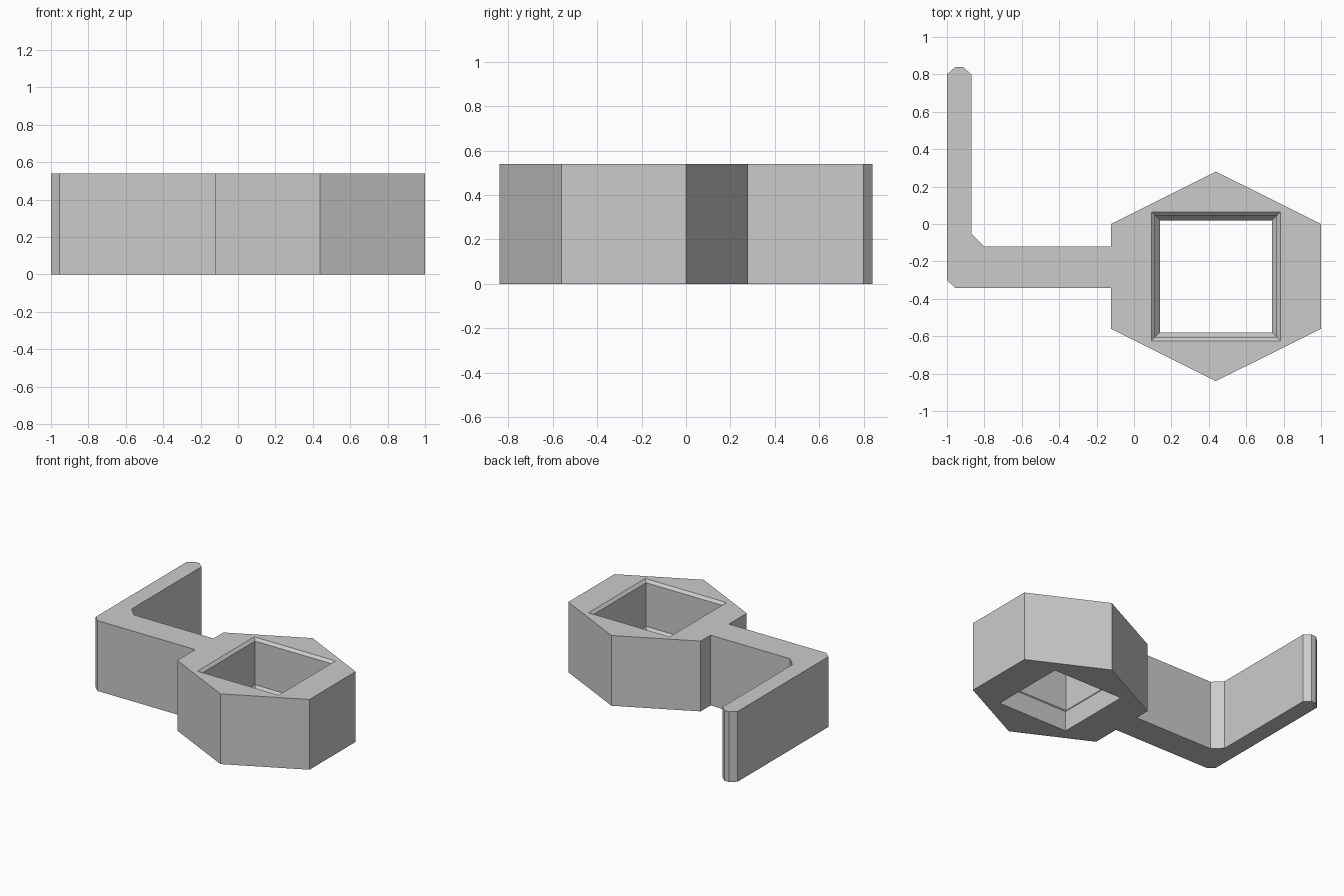
import bpy
import bmesh

HEIGHT = 0.54
HUB_X, HUB_Y, HUB_R = 0.438, -0.28, 0.562

cube = bpy.data.objects.get("Cube")
if cube:
    bpy.data.objects.remove(cube, do_unlink=True)

grey = bpy.data.materials.new("plain_grey")
grey.use_nodes = True
colour = (0.6, 0.6, 0.6, 1)
grey.diffuse_color = colour
grey.node_tree.nodes["Principled BSDF"].inputs["Base Color"].default_value = colour


def loft(name, rings):
    """Solid skinned through matching closed rings, from bottom to top."""
    bm = bmesh.new()
    loops = [[bm.verts.new(p) for p in ring] for ring in rings]
    for low, high in zip(loops, loops[1:]):
        for i in range(len(low)):
            j = (i + 1) % len(low)
            bm.faces.new((low[i], low[j], high[j], high[i]))
    bm.faces.new(loops[0][::-1])
    bm.faces.new(loops[-1])
    bmesh.ops.recalc_face_normals(bm, faces=bm.faces)
    mesh = bpy.data.meshes.new(name)
    bm.to_mesh(mesh)
    bm.free()
    mesh.materials.append(grey)
    obj = bpy.data.objects.new(name, mesh)
    bpy.context.collection.objects.link(obj)
    return obj


# Hexagonal hub and bent arm as one outline
left = HUB_X - HUB_R
hub = [(left, -0.56), (HUB_X, -0.84), (1, -0.56), (1, 0), (HUB_X, 0.28), (left, 0)]
arm = [(left, -0.12), (-0.8, -0.12), (-0.87, -0.05), (-0.87, 0.8),
       (-0.915, 0.84), (-0.955, 0.84), (-1, 0.8),
       (-1, -0.3), (-0.955, -0.343), (left, -0.343)]
outline = hub + arm
bracket = loft("bracket", [[(x, y, z) for x, y in outline] for z in (0, HEIGHT)])


# Square socket: narrow lower opening, sloped ledge, wide wall, chamfered rim
def square(half, z):
    corners = ((-1, -1), (1, -1), (1, 1), (-1, 1))
    return [(HUB_X + sx * half, HUB_Y + sy * half, z) for sx, sy in corners]


socket = [(0.3, -0.1), (0.3, 0.155), (0.325, 0.185),
          (0.325, HEIGHT - 0.02), (0.365, HEIGHT + 0.02)]
cutter = loft("socket_cutter", [square(half, z) for half, z in socket])
cutter.hide_render = True

cut = bracket.modifiers.new("socket", "BOOLEAN")
cut.operation = "DIFFERENCE"
cut.solver = "EXACT"
cut.object = cutter
bpy.context.view_layer.objects.active = bracket
bracket.select_set(True)
bpy.ops.object.modifier_apply(modifier=cut.name)
bpy.data.objects.remove(cutter, do_unlink=True)
